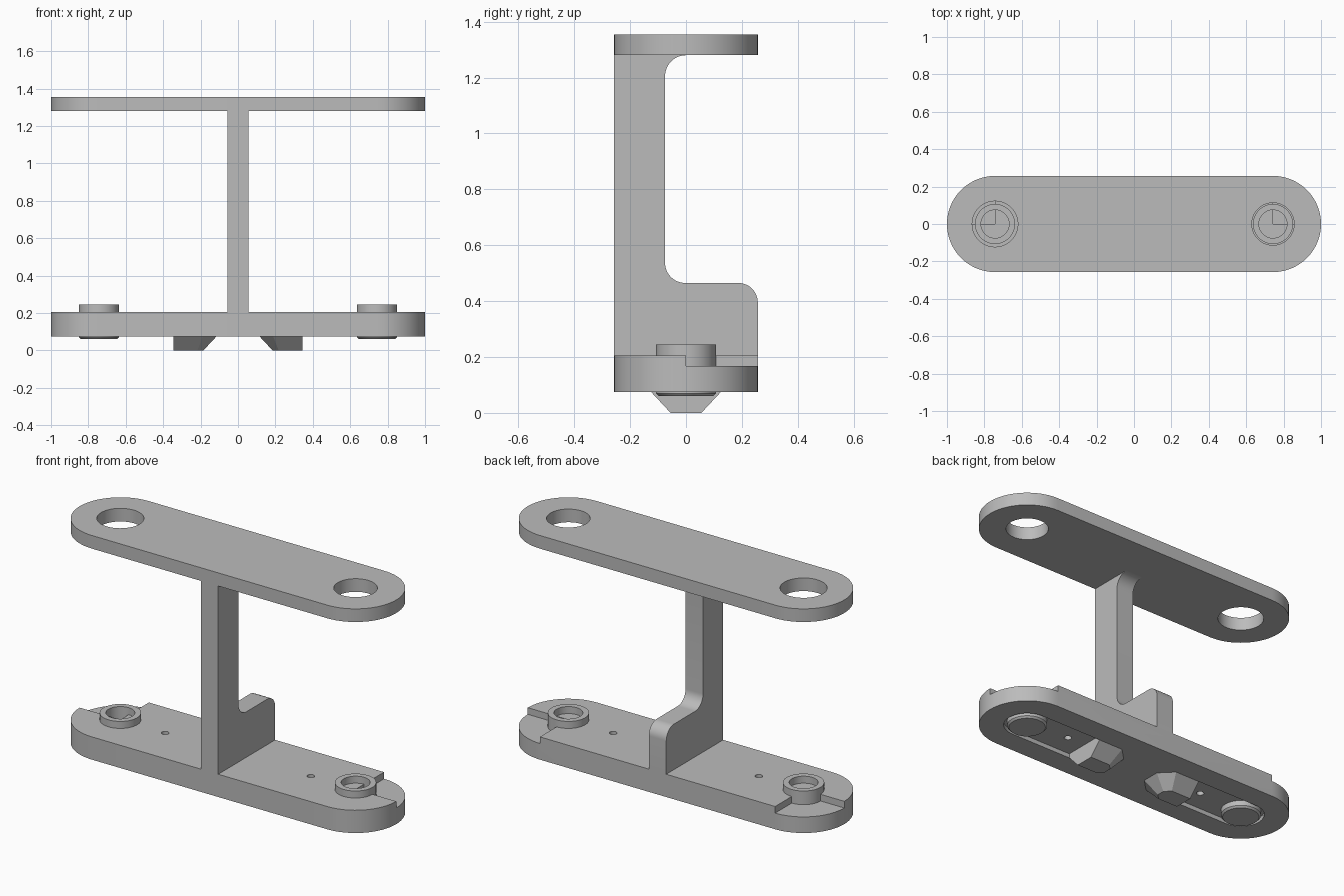
import bpy
import bmesh
from math import cos, sin, pi, radians

cube = bpy.data.objects.get("Cube")
if cube:
    bpy.data.objects.remove(cube, do_unlink=True)

grey = bpy.data.materials.new("plain_grey")
grey.use_nodes = True
colour = (0.5, 0.5, 0.5, 1)
grey.diffuse_color = colour
grey.node_tree.nodes["Principled BSDF"].inputs["Base Color"].default_value = colour

END = 0.743      # x of the rounded plate end centres
HALF = 0.257     # half depth of the plates
TOP = 0.205      # upper face of the base
BOTTOM = 0.075   # lower face of the base


def arc(cx, cy, r, start, stop, n):
    """Points along an arc, angles in degrees."""
    step = (stop - start) / n
    return [(cx + r * cos(radians(start + i * step)),
             cy + r * sin(radians(start + i * step))) for i in range(n + 1)]


def loft(name, rings):
    """Closed solid through matching rings of 3D points."""
    bm = bmesh.new()
    loops = [[bm.verts.new(p) for p in ring] for ring in rings]
    n = len(loops[0])
    bm.faces.new(loops[0][::-1])
    bm.faces.new(loops[-1])
    for a, b in zip(loops, loops[1:]):
        for i in range(n):
            j = (i + 1) % n
            bm.faces.new((a[i], a[j], b[j], b[i]))
    bmesh.ops.recalc_face_normals(bm, faces=bm.faces)
    mesh = bpy.data.meshes.new(name)
    bm.to_mesh(mesh)
    bm.free()
    mesh.materials.append(grey)
    obj = bpy.data.objects.new(name, mesh)
    bpy.context.collection.objects.link(obj)
    return obj


def prism(name, outline, z0, z1):
    return loft(name, [[(x, y, z) for x, y in outline] for z in (z0, z1)])


def disc(name, x, r, z0, z1):
    return prism(name, arc(x, 0, r, 0, 360, 64)[:-1], z0, z1)


def block(name, xs, ys, z0, z1):
    (xa, xb), (ya, yb) = sorted(xs), sorted(ys)
    return prism(name, [(xa, ya), (xb, ya), (xb, yb), (xa, yb)], z0, z1)


def cut(obj, cutters):
    """Subtract the cutters, apply, then discard them."""
    for c in cutters:
        c.hide_render = True
        mod = obj.modifiers.new("cut", 'BOOLEAN')
        mod.operation = 'DIFFERENCE'
        mod.solver = 'EXACT'
        mod.object = c
        bpy.context.view_layer.objects.active = obj
        bpy.ops.object.modifier_apply(modifier=mod.name)
        bpy.data.objects.remove(c, do_unlink=True)


def smooth(obj):
    bpy.ops.object.select_all(action='DESELECT')
    obj.select_set(True)
    bpy.context.view_layer.objects.active = obj
    bpy.ops.object.shade_smooth_by_angle(angle=radians(30))


stadium = arc(END, 0, HALF, -90, 90, 32) + arc(-END, 0, HALF, 90, 270, 32)

# Top plate with two holes, one slightly wider
top_plate = prism("top_plate", stadium, 1.28, 1.355)
cut(top_plate, [disc("hole_cutter", END, 0.113, 1.2, 1.4),
                disc("hole_cutter", -END, 0.122, 1.2, 1.4)])

# Base plate with corner steps, pin holes and underside pockets
base_plate = prism("base_plate", stadium, BOTTOM, TOP)
cutters = []
for s in (-1, 1):
    cutters += [
        block("step_cutter", (s * END, s * 1.1), (0, 0.4), 0.167, 0.3),
        disc("pin_cutter", s * 0.46, 0.02, 0, 0.3),
        disc("pocket_cutter", s * END, 0.125, 0, 0.1),
        block("slot_cutter", (s * 0.345, s * END), (-0.125, 0.125), 0, 0.1),
    ]
cut(base_plate, cutters)

# Web: upright at the front, rounded foot reaching the back
profile = [(-HALF, TOP - 0.005), (HALF, TOP - 0.005)]
profile += arc(HALF - 0.07, 0.395, 0.07, 0, 90, 12)
profile += arc(-0.003, 0.537, 0.072, 270, 180, 12)
profile += arc(0, 1.205, 0.075, 180, 90, 12)
profile += [(-HALF, 1.28)]
web = loft("web", [[(x, y, z) for y, z in profile] for x in (-0.055, 0.055)])

parts = [top_plate, base_plate, web]
for side, s in (("left", 1), ("right", -1)):
    # Hollow boss through the base with a chamfered underside
    ring_sizes = [(0.097, 0.06), (0.107, 0.07), (0.107, 0.245)]
    boss = loft(side + "_boss", [
        [(x, y, z) for x, y in arc(s * END, 0, r, 0, 360, 64)[:-1]]
        for r, z in ring_sizes])
    cut(boss, [disc("bore_cutter", s * END, 0.075, 0.12, 0.4)])

    # Tapered locating foot: half an octagon with a flat outer face
    rings = []
    for apothem, z in ((0.055, 0), (0.125, BOTTOM), (0.125, 0.105)):
        r = apothem / cos(pi / 8)
        half = arc(0.24, 0, r, 112.5, 247.5, 3)
        outline = [(0.345, apothem)] + half + [(0.345, -apothem)]
        rings.append([(s * x, y, z) for x, y in outline])
    foot = loft(side + "_foot", rings)
    parts += [boss, foot]

for part in parts:
    smooth(part)
